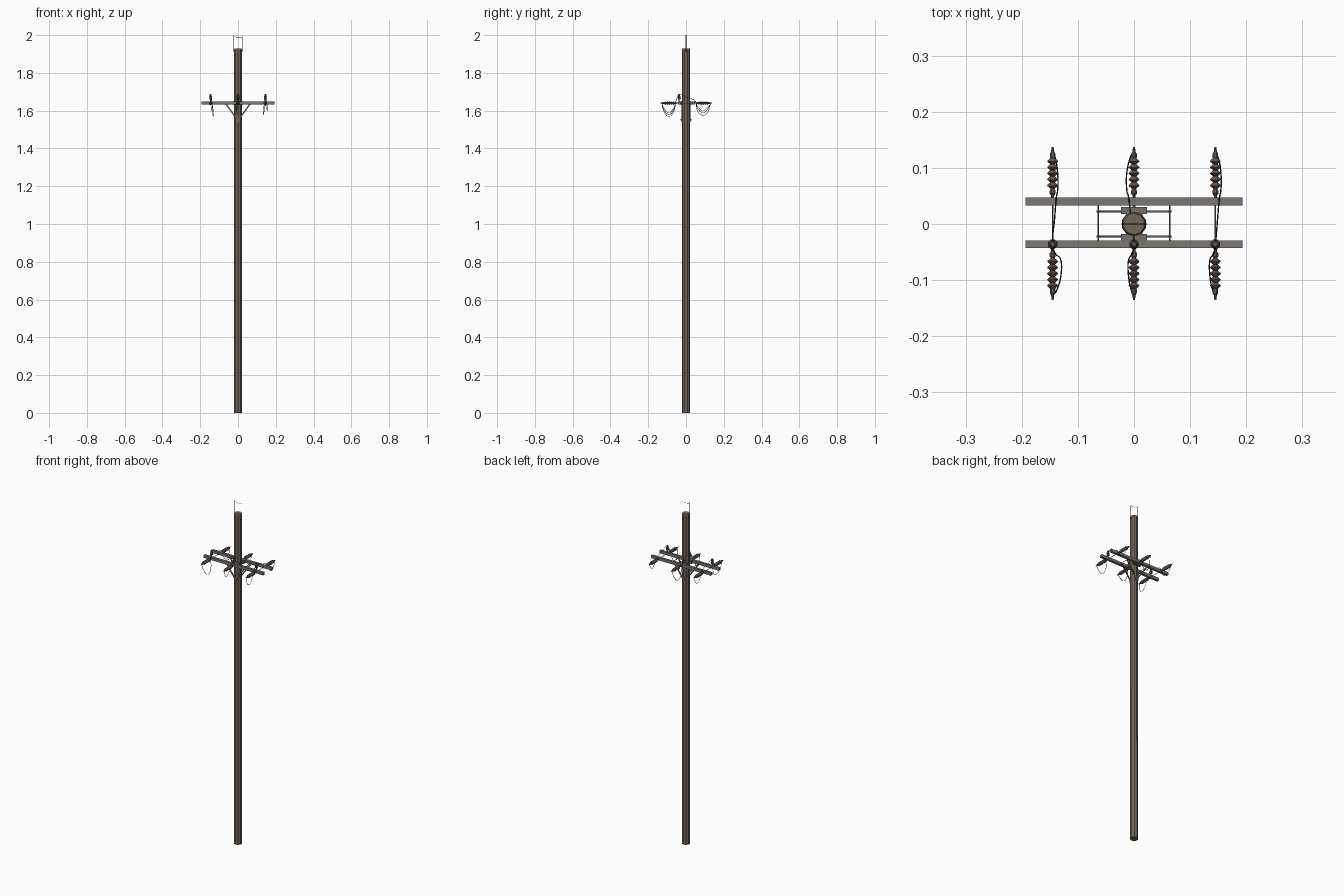
import bpy, bmesh, math
from mathutils import Vector

if "Cube" in bpy.data.objects:
    bpy.data.objects.remove(bpy.data.objects["Cube"])


def material(name, rgb):
    m = bpy.data.materials.new(name)
    m.diffuse_color = (*rgb, 1)
    m.use_nodes = True
    m.node_tree.nodes["Principled BSDF"].inputs["Base Color"].default_value = m.diffuse_color
    return m


WOOD = material("weathered_wood", (0.17, 0.14, 0.10))
ARM = material("grey_timber", (0.20, 0.19, 0.17))
CERAMIC = material("brown_ceramic", (0.13, 0.10, 0.08))
STEEL = material("steel", (0.16, 0.16, 0.15))
WIRE = material("dark_wire", (0.03, 0.03, 0.03))


def finish(name, bm, mat):
    bmesh.ops.recalc_face_normals(bm, faces=bm.faces)
    me = bpy.data.meshes.new(name)
    bm.to_mesh(me)
    bm.free()
    me.materials.append(mat)
    ob = bpy.data.objects.new(name, me)
    bpy.context.collection.objects.link(ob)
    return ob


def lathe(name, profile, origin, axis, mat, sides=8):
    """Revolve (radius, distance) pairs around an axis, with closed ends."""
    bm = bmesh.new()
    q = Vector((0, 0, 1)).rotation_difference(Vector(axis))
    rings = []
    for r, t in profile:
        ring = []
        for i in range(sides):
            a = math.tau * (i + 0.5) / sides
            p = Vector((r * math.cos(a), r * math.sin(a), t))
            ring.append(bm.verts.new(Vector(origin) + q @ p))
        rings.append(ring)
    for a, b in zip(rings, rings[1:]):
        for i in range(sides):
            j = (i + 1) % sides
            bm.faces.new((a[i], a[j], b[j], b[i]))
    bm.faces.new(rings[0])
    bm.faces.new(rings[-1])
    return finish(name, bm, mat)


def rod(name, a, b, r, mat, sides=6):
    d = Vector(b) - Vector(a)
    return lathe(name, [(r, 0), (r, d.length)], a, d.normalized(), mat, sides)


def box(name, centre, size, mat):
    bm = bmesh.new()
    bmesh.ops.create_cube(bm, size=1)
    for v in bm.verts:
        v.co = Vector([v.co[i] * size[i] + centre[i] for i in range(3)])
    return finish(name, bm, mat)


def strap(name, a, b, wide, thick, mat):
    """Flat bar in the xz plane running from a to b."""
    a, b = Vector(a), Vector(b)
    d = (b - a).normalized()
    side = Vector((-d.z, 0, d.x)) * wide / 2
    deep = Vector((0, thick / 2, 0))
    bm = bmesh.new()
    ends = [[bm.verts.new(p + side * s + deep * t)
             for s, t in ((-1, -1), (1, -1), (1, 1), (-1, 1))] for p in (a, b)]
    for i in range(4):
        j = (i + 1) % 4
        bm.faces.new((ends[0][i], ends[0][j], ends[1][j], ends[1][i]))
    for e in ends:
        bm.faces.new(e)
    return finish(name, bm, mat)


def cable(name, points, r):
    cu = bpy.data.curves.new(name, "CURVE")
    cu.dimensions = "3D"
    cu.bevel_depth, cu.bevel_resolution = r, 0
    cu.resolution_u, cu.use_fill_caps = 4, True
    sp = cu.splines.new("BEZIER")
    sp.bezier_points.add(len(points) - 1)
    for bp, p in zip(sp.bezier_points, points):
        bp.co = p
        bp.handle_left_type = bp.handle_right_type = "AUTO"
    cu.materials.append(WIRE)
    ob = bpy.data.objects.new(name, cu)
    bpy.context.collection.objects.link(ob)


# Pole
lathe("pole", [(0.0225, 0), (0.0215, 1.925), (0.019, 1.93)], (0, 0, 0), (0, 0, 1), WOOD, 10)

# Lightning wire frame over the pole top
rod("top_post_left", (-0.0225, 0, 1.91), (-0.0225, 0, 2.0), 0.0014, STEEL, 5)
rod("top_post_right", (0.0225, 0, 1.91), (0.0225, 0, 1.99), 0.0014, STEEL, 5)
cable("top_wire", [(-0.0225, 0, 1.993), (0, 0, 1.988), (0.0225, 0, 1.989)], 0.001)

# Crossarms, gain plates and V braces, front and back
ARM_Z = 1.64
for side, y in (("front", -0.036), ("back", 0.040)):
    s = math.copysign(1, y)
    box(f"{side}_crossarm", (0, y, ARM_Z), (0.386, 0.014, 0.016), ARM)
    box(f"{side}_gain_plate", (0, s * 0.024, ARM_Z), (0.046, 0.012, 0.020), STEEL)
    box(f"{side}_brace_plate", (0, s * 0.0215, 1.552), (0.018, 0.005, 0.022), STEEL)
    for x in (-1, 1):
        strap(f"{side}_brace", (x * 0.003, s * 0.0225, 1.552),
              (x * 0.064, s * 0.0225, 1.636), 0.007, 0.0035, STEEL)
    rod(f"{side}_brace_bolt", (0, s * 0.018, 1.552), (0, s * 0.029, 1.552), 0.004, STEEL)
for x in (-0.064, 0.064):
    rod("spacer_bolt", (x, -0.036, ARM_Z), (x, 0.040, ARM_Z), 0.0015, STEEL)
rod("through_bolt", (0, -0.047, ARM_Z), (0, 0.050, ARM_Z), 0.003, STEEL)

# Strain insulator: eye, five sheds, tapered clamp
strain = [(0.003, 0), (0.003, 0.006), (0.006, 0.009), (0.006, 0.014), (0.004, 0.017)]
for i in range(5):
    t = 0.019 + i * 0.0108
    strain += [(0.005, t), (0.0105, t + 0.004), (0.0095, t + 0.006), (0.005, t + 0.010)]
strain += [(0.0055, 0.074), (0.0055, 0.080), (0.003, 0.084), (0.002, 0.092)]

# Pin insulator standing on the front arm
pin = [(0.003, -0.01), (0.003, 0.010), (0.007, 0.011), (0.009, 0.015), (0.006, 0.021),
       (0.008, 0.024), (0.008, 0.028), (0.005, 0.031), (0.006, 0.035), (0.004, 0.040)]

# x of the phase, sideways swing of back and front jumpers, lowest points
phases = [("left", -0.145, 0.009, 0.015, 1.590, 1.570),
          ("centre", 0.0, -0.013, -0.010, 1.575, 1.590),
          ("right", 0.145, 0.010, -0.010, 1.600, 1.580)]
for name, x, db, df, zb, zf in phases:
    lathe(f"{name}_back_strain_insulator", strain, (x, 0.045, ARM_Z), (0, 1, 0), CERAMIC)
    lathe(f"{name}_front_strain_insulator", strain, (x, -0.043, ARM_Z), (0, -1, 0), CERAMIC)
    lathe(f"{name}_pin_insulator", pin, (x, -0.036, 1.648), (0, 0, 1), CERAMIC)
    # Jumper cables sag under each insulator and pass over the pin
    cable(f"{name}_jumper", [
        (x, 0.130, 1.638), (x + db * 0.6, 0.115, zb + 0.018), (x + db, 0.090, zb),
        (x + db, 0.062, zb + 0.022), (x + db * 0.7, 0.045, 1.654), (x + db * 0.4, 0.010, 1.667),
        (x, -0.036, 1.683),
        (x + df * 0.3, -0.052, 1.655), (x + df, -0.066, zf + 0.022), (x + df, -0.090, zf),
        (x + df * 0.6, -0.114, zf + 0.020), (x, -0.128, 1.638)], 0.0012)
# Tie rods between the arms on the outer phases
for x in (-0.145, 0.145):
    rod("arm_tie_rod", (x, -0.036, ARM_Z), (x, 0.046, ARM_Z), 0.0015, STEEL)
